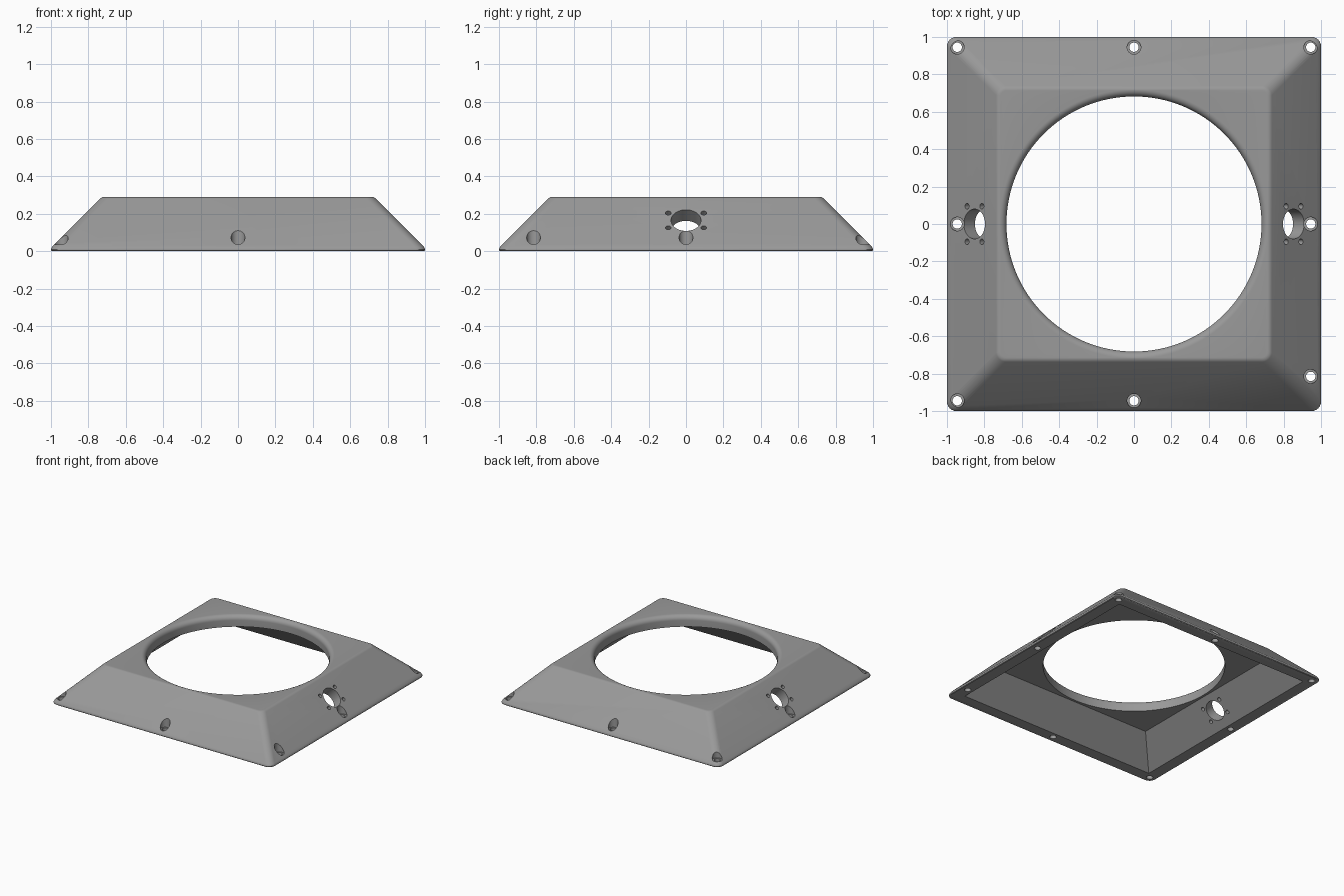
import bpy, bmesh, math
from mathutils import Matrix, Vector

if "Cube" in bpy.data.objects:
    bpy.data.objects.remove(bpy.data.objects["Cube"])

HEIGHT, SLOPE = 0.29, 1.018          # outer slope is 45 degrees: half width + z = SLOPE
CEILING, INNER = 0.2, 0.9            # cavity top, and its half width + z
HOLE_R, LIP_R = 0.682, 0.038         # large opening and its rounded lip

grey = bpy.data.materials.new("grey plastic")
grey.diffuse_color = (0.32, 0.32, 0.32, 1)
grey.use_nodes = True
grey.node_tree.nodes["Principled BSDF"].inputs["Base Color"].default_value = grey.diffuse_color


def make_object(name, bm):
    bmesh.ops.recalc_face_normals(bm, faces=bm.faces)
    mesh = bpy.data.meshes.new(name)
    bm.to_mesh(mesh)
    bm.free()
    obj = bpy.data.objects.new(name, mesh)
    bpy.context.collection.objects.link(obj)
    return obj


def loft(bm, rings):
    """Skin a closed solid over rings with equal point counts."""
    loops = [[bm.verts.new(p) for p in ring] for ring in rings]
    n = len(loops[0])
    for a, b in zip(loops, loops[1:]):
        for i in range(n):
            j = (i + 1) % n
            bm.faces.new((a[i], a[j], b[j], b[i]))
    bm.faces.new(loops[0][::-1])
    bm.faces.new(loops[-1])


def lathe(bm, profile, matrix, sides):
    """Solid of revolution from (radius, height) pairs."""
    loft(bm, [[matrix @ Vector((r * math.cos(2 * math.pi * i / sides),
                                r * math.sin(2 * math.pi * i / sides), z))
               for i in range(sides)] for r, z in profile])


def rounded_square(half, z, r, steps=6):
    pts = []
    for k in range(4):
        for s in range(steps + 1):
            a = math.pi / 2 * (k + s / steps)
            cx = (half - r) * (1 if k in (0, 3) else -1)
            cy = (half - r) * (1 if k in (0, 1) else -1)
            pts.append((cx + r * math.cos(a), cy + r * math.sin(a), z))
    return pts


# Outer body: softened rim, 45 degree sides, rounded top edge
R = 0.035
top_half = SLOPE - HEIGHT - R * math.tan(math.pi / 8)
rings = [rounded_square(h, z, 0.05) for h, z in
         ((0.994, 0), (0.999, 0.004), (1, 0.01), (0.998, 0.016), (SLOPE - 0.024, 0.024))]
for i in range(7):
    a = math.pi / 4 * (1 + i / 6)
    rings.append(rounded_square(top_half + R * math.cos(a),
                                HEIGHT - R + R * math.sin(a), 0.05 - 0.003 * i))
bm = bmesh.new()
loft(bm, rings)
body = make_object("frame_body", bm)
body.data.materials.append(grey)

# Cavity underneath, parallel to the outer faces
bm = bmesh.new()
loft(bm, [[(sx * (INNER - z), sy * (INNER - z), z)
           for sx, sy in ((1, 1), (-1, 1), (-1, -1), (1, -1))]
          for z in (-0.05, CEILING)])
cavity = make_object("cavity_cutter", bm)

# Large round opening with a rounded lip
profile = [(HOLE_R, 0.05)]
for i in range(9):
    a = math.pi / 2 * i / 8
    profile.append((HOLE_R + LIP_R * (1 - math.cos(a)),
                    HEIGHT - LIP_R + LIP_R * math.sin(a)))
profile += [(HOLE_R + LIP_R + 0.02, HEIGHT + 0.002),
            (HOLE_R + LIP_R + 0.02, HEIGHT + 0.1)]
bm = bmesh.new()
lathe(bm, profile, Matrix.Identity(4), 128)
opening = make_object("opening_cutter", bm)

# Counterbored screw holes around the rim
e = 0.945
bm = bmesh.new()
for x, y in ((-e, e), (0, e), (e, e), (-e, 0), (e, 0), (-e, -e), (0, -e), (e, -0.815)):
    lathe(bm, [(0.025, -0.05), (0.025, 0.036), (0.037, 0.036), (0.037, 0.115)],
          Matrix.Translation((x, y, 0)), 32)
screws = make_object("screw_hole_cutter", bm)

# Connector holes square to the left and right slopes, each with four small holes
bm = bmesh.new()
for side in (1, -1):
    m = (Matrix.Translation((side * (SLOPE - 0.165), 0, 0.165))
         @ Matrix.Rotation(side * math.pi / 4, 4, 'Y'))
    lathe(bm, [(0.08, -0.13), (0.08, 0.04)], m, 48)
    for u in (-0.056, 0.056):
        for v in (-0.095, 0.095):
            lathe(bm, [(0.015, -0.13), (0.015, 0.04)],
                  m @ Matrix.Translation((u, v, 0)), 16)
connectors = make_object("connector_hole_cutter", bm)

# Cut everything and bake the result
for cutter in (cavity, opening, screws, connectors):
    mod = body.modifiers.new(cutter.name, 'BOOLEAN')
    mod.operation, mod.solver, mod.object = 'DIFFERENCE', 'EXACT', cutter
bpy.context.view_layer.objects.active = body
body.select_set(True)
for mod in list(body.modifiers):
    bpy.ops.object.modifier_apply(modifier=mod.name)
for cutter in (cavity, opening, screws, connectors):
    bpy.data.objects.remove(cutter)
bpy.ops.object.shade_smooth_by_angle(angle=math.radians(30))
